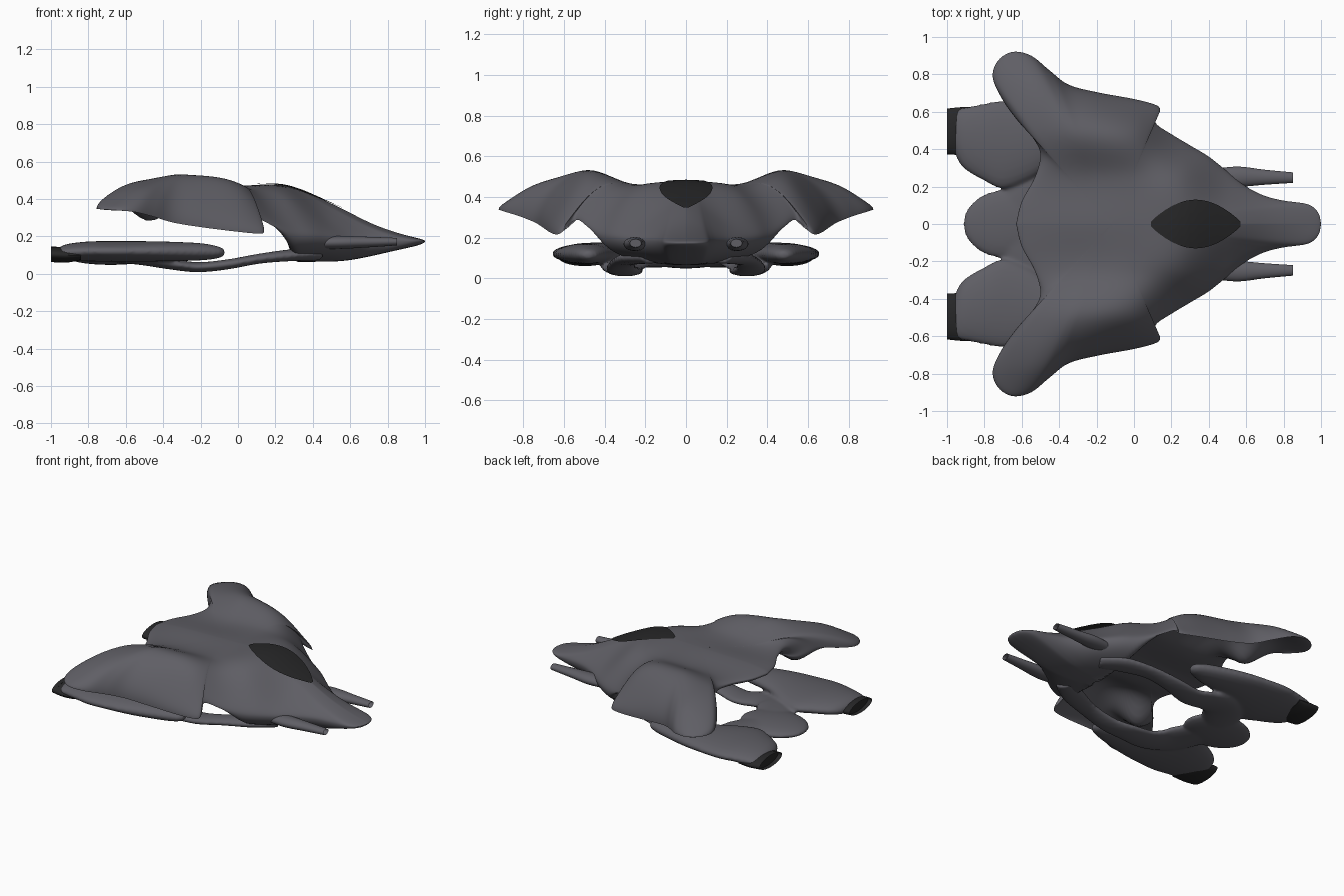
import bpy, bmesh, math
from mathutils import Vector
from mathutils.bvhtree import BVHTree

if "Cube" in bpy.data.objects:
    bpy.data.objects.remove(bpy.data.objects["Cube"])


def material(name, colour):
    m = bpy.data.materials.new(name)
    m.use_nodes = True
    m.diffuse_color = (*colour, 1)
    m.node_tree.nodes["Principled BSDF"].inputs["Base Color"].default_value = (*colour, 1)
    return m


GREY = material("hull grey", (0.115, 0.113, 0.13))
DARK = material("dark glass", (0.02, 0.02, 0.021))


def finish(name, bm, mat, angle=60):
    bmesh.ops.recalc_face_normals(bm, faces=bm.faces)
    mesh = bpy.data.meshes.new(name)
    bm.to_mesh(mesh)
    bm.free()
    ob = bpy.data.objects.new(name, mesh)
    bpy.context.collection.objects.link(ob)
    mesh.materials.append(mat)
    bpy.ops.object.select_all(action='DESELECT')
    ob.select_set(True)
    bpy.context.view_layer.objects.active = ob
    bpy.ops.object.shade_smooth_by_angle(angle=math.radians(angle))
    return ob


def spline(pts, u):
    """Catmull-Rom value at index position u of a list of vectors."""
    n = len(pts) - 1
    u = min(max(u, 0), n)
    i = min(int(u), n - 1)
    t = u - i
    p = [Vector(pts[min(max(i + k, 0), n)]) for k in (-1, 0, 1, 2)]
    return 0.5 * (2 * p[1] + (p[2] - p[0]) * t + (2 * p[0] - 5 * p[1] + 4 * p[2] - p[3]) * t ** 2
                  + (3 * p[1] - p[0] - 3 * p[2] + p[3]) * t ** 3)


def smooth(a, b, x):
    t = min(max((x - a) / (b - a), 0), 1)
    return t * t * (3 - 2 * t)


# Upper shell: height of the crown, rows run outward in y, columns from tail to nose
CROWN = [(.45, .46, .465, .47, .472, .378, .265, .205),
         (.45, .45, .455, .462, .435, .28, .21, .19),
         (.47, .505, .54, .49, .28, .21, .19, .18),
         (.44, .48, .43, .3, .22, .2, .18, .18),
         (.37, .38, .3, .25, .22, .2, .18, .18)]


def crown(x, y):
    row = spline(CROWN, abs(y) * 4)
    return spline([(v, 0) for v in row], (x + .75) * 4)[0]


def underside(x, y):
    lump = math.exp(-(x + .46) ** 2 / .022 - (abs(y) - .52) ** 2 / .016)
    ceiling = crown(x, y) - .07 - .16 * lump
    belly = .064 + .2 * y * y + .06 * smooth(.5, 1, x)
    s = smooth(.17, .32, x)
    return ceiling * (1 - s) + belly * s


# Outline of one half, nose to tail, with the height of the rim
RIM = [(1, 0, .175), (.985, .06, .175), (.93, .105, .175), (.8, .125, .175), (.7, .15, .18),
       (.6, .2, .185), (.5, .28, .19), (.4, .36, .2), (.3, .42, .21), (.2, .48, .25),
       (.13, .525, .285), (.112, .555, .28), (.13, .588, .25), (.14, .612, .225),
       (.115, .637, .215), (0, .668, .225),
       (-.2, .705, .25), (-.35, .745, .275), (-.45, .82, .305), (-.55, .9, .33),
       (-.65, .92, .34), (-.73, .87, .345), (-.755, .78, .35), (-.7, .66, .37),
       (-.62, .55, .4), (-.54, .46, .42), (-.5, .37, .42), (-.53, .25, .425), (-.6, .12, .425),
       (-.63, 0, .425)]
STEP, RINGS, HUB = 5, 34, -.12
half = [spline(RIM, i / STEP) for i in range((len(RIM) - 1) * STEP + 1)]
rim = half + [Vector((p.x, -p.y, p.z)) for p in half[-2:0:-1]]

bm = bmesh.new()
edge = [bm.verts.new(p) for p in rim]
for field in (crown, underside):
    prev = edge
    for k in range(RINGS - 1, 0, -1):
        r = math.sin(math.pi / 2 * k / RINGS)
        f = math.sqrt(1 - r ** 6)
        ring = []
        for p in rim:
            x, y = HUB + (p.x - HUB) * r, p.y * r
            ring.append(bm.verts.new((x, y, p.z + (field(x, y) - p.z) * f)))
        for i in range(len(rim)):
            j = (i + 1) % len(rim)
            bm.faces.new((prev[i], prev[j], ring[j], ring[i]))
        prev = ring
    hub = bm.verts.new((HUB, 0, field(HUB, 0)))
    for i in range(len(rim)):
        bm.faces.new((prev[i], prev[(i + 1) % len(rim)], hub))
tree = BVHTree.FromBMesh(bm)
finish("upper_shell", bm, GREY)


# Cockpit canopy: thin almond sheet, nearly level from side to side
def on_crown(x, y, lift):
    hit = tree.ray_cast(Vector((x, y, 2)), Vector((0, 0, -1)))[0]
    return hit.z + lift


bm = bmesh.new()
NX, NY = 32, 10
rows = []
for i in range(NX + 1):
    s = .02 + .96 * i / NX
    x, w = .08 + .5 * s, .13 * math.sin(math.pi * s) ** .85
    row = []
    for j in range(NY + 1):
        y = w * (2 * j / NY - 1)
        z = max(on_crown(x, 0, .006) - .6 * y * y, on_crown(x, y, .006))
        row.append(bm.verts.new((x, y, z)))
    rows.append(row)
for a, b in zip(rows, rows[1:]):
    for j in range(NY):
        bm.faces.new((a[j], a[j + 1], b[j + 1], b[j]))
finish("cockpit_canopy", bm, DARK)


def skin(bm, rings):
    """Join rings of points into a capped tube."""
    rings = [[bm.verts.new(p) for p in ring] for ring in rings]
    n = len(rings[0])
    for a, b in zip(rings, rings[1:]):
        for i in range(n):
            bm.faces.new((a[i], a[(i + 1) % n], b[(i + 1) % n], b[i]))
    bm.faces.new(rings[0])
    return bm.faces.new(rings[-1])


def sweep(bm, path, side, straight, n=28, steps=5):
    """Flat tube along a path; a point is x, y, z then half width, half height."""
    count = (len(path) - 1) * steps
    pts = [spline([p[:3] for p in path], k / steps) for k in range(count + 1)]
    rings = []
    for k, p in enumerate(pts):
        w, h = spline([q[3:] for q in path], k / steps)
        d = pts[min(k + 1, count)] - pts[max(k - 1, 0)]
        out = Vector((0, 1, 0)) if straight else Vector((-d.y, d.x, 0)).normalized()
        ring = [p + out * w * math.cos(a) + Vector((0, 0, h * math.sin(a)))
                for a in (2 * math.pi * i / n for i in range(n))]
        rings.append([(q.x, q.y * side, q.z) for q in ring])
    return skin(bm, rings)


ARM = [(.43, .17, .105, .06, .034), (.29, .25, .1, .075, .032), (.12, .305, .082, .065, .027),
       (-.06, .32, .05, .075, .027), (-.22, .3, .036, .09, .027), (-.38, .31, .056, .11, .03),
       (-.52, .25, .083, .13, .034), (-.62, .08, .09, .12, .036)]
POD = [(-.07, .48, .115, .015, .012), (-.1, .48, .115, .05, .03), (-.2, .48, .118, .09, .046),
       (-.4, .48, .12, .145, .053), (-.56, .445, .12, .205, .055), (-.7, .425, .12, .235, .055),
       (-.8, .437, .12, .207, .053), (-.9, .456, .115, .168, .047), (-.945, .478, .11, .132, .038),
       (-.962, .488, .11, .085, .028)]

# Lower frame: ring arms, flat engine pods and tail lobe blended together
bm = bmesh.new()
for side in (-1, 1):
    sweep(bm, ARM, side, False)
    sweep(bm, POD, side, True)
lobe = bmesh.ops.create_uvsphere(bm, u_segments=32, v_segments=16, radius=1)["verts"]
for v in lobe:
    v.co = (-.68 + .235 * v.co.x, .185 * v.co.y, .09 + .042 * v.co.z)
frame = finish("lower_frame", bm, GREY, 180)
remesh = frame.modifiers.new("blend", 'REMESH')
remesh.mode = 'VOXEL'
remesh.voxel_size = .011
remesh.use_smooth_shade = True
relax = frame.modifiers.new("relax", 'SMOOTH')
relax.iterations = 6

# Engine nozzles and gun barrels, both hollow at the open end
NOZZLE = [(-.84, .5, .098, .125, .025), (-.92, .497, .1, .128, .04), (-1, .495, .104, .122, .041)]
BARREL = [(.4, .24, .165, .05, .03), (.55, .252, .168, .055, .034), (.7, .25, .17, .04, .028),
          (.85, .248, .172, .028, .02)]
for label, stations, mat in (("engine_nozzle", NOZZLE, DARK), ("gun_barrel", BARREL, GREY)):
    for side, word in ((1, "left"), (-1, "right")):
        bm = bmesh.new()
        mouth = sweep(bm, stations, side, True)
        bmesh.ops.inset_region(bm, faces=[mouth], thickness=.009)
        push = math.copysign(.03, -stations[-1][0])
        bmesh.ops.translate(bm, verts=mouth.verts, vec=(push, 0, 0))
        finish(f"{label}_{word}", bm, mat, 40)
